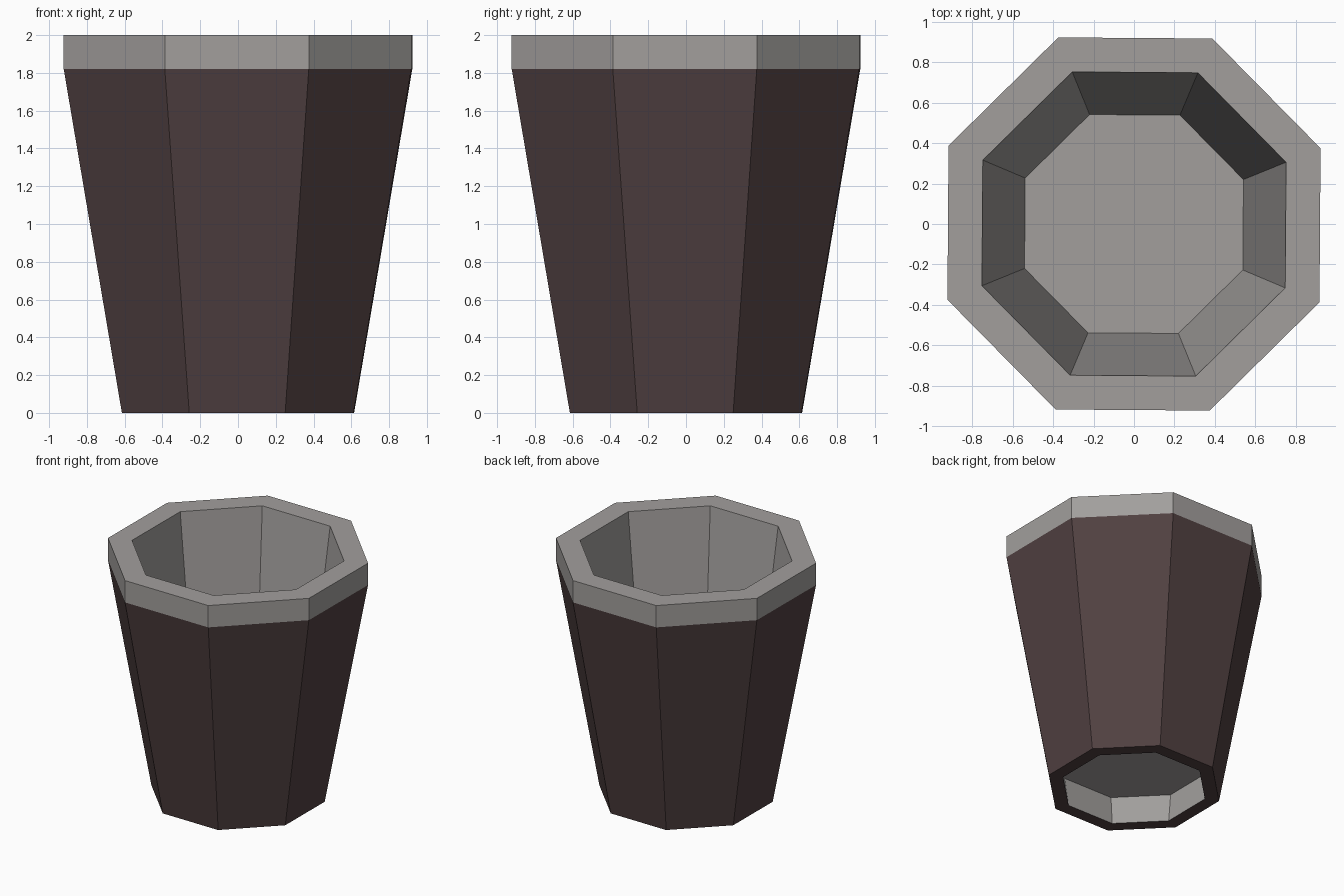
import bpy, bmesh, math

if "Cube" in bpy.data.objects:
    bpy.data.objects.remove(bpy.data.objects["Cube"])

SIDES = 8
TURN = math.radians(22.5 - 0.4)          # flat side faces front, very slight twist
TO_CORNER = 1 / math.cos(math.pi / SIDES)


def material(name, rgb):
    m = bpy.data.materials.new(name)
    m.diffuse_color = (*rgb, 1)
    m.use_nodes = True
    m.node_tree.nodes["Principled BSDF"].inputs["Base Color"].default_value = m.diffuse_color
    return m


brown = material("dark brown", (0.081, 0.052, 0.053))
grey = material("warm grey", (0.36, 0.345, 0.335))


def ring(bm, apothem, z):
    r = apothem * TO_CORNER
    return [bm.verts.new((r * math.cos(TURN + i * math.tau / SIDES),
                          r * math.sin(TURN + i * math.tau / SIDES), z))
            for i in range(SIDES)]


def finish(bm, name, mats):
    me = bpy.data.meshes.new(name)
    bm.to_mesh(me)
    bm.free()
    for m in mats:
        me.materials.append(m)
    ob = bpy.data.objects.new(name, me)
    bpy.context.collection.objects.link(ob)
    return ob


# Cup wall: closed octagonal profile of (apothem, z, material of band to next point)
profile = [(0.613, 0, 0), (0.92, 1.82, 1), (0.92, 2, 1), (0.75, 2, 1), (0.511, 0, 0)]
bm = bmesh.new()
rings = [ring(bm, a, z) for a, z, _ in profile]
for k, (_, _, mat) in enumerate(profile):
    lo, hi = rings[k], rings[(k + 1) % len(rings)]
    for i in range(SIDES):
        j = (i + 1) % SIDES
        bm.faces.new((lo[i], lo[j], hi[j], hi[i])).material_index = mat
bmesh.ops.recalc_face_normals(bm, faces=bm.faces)
finish(bm, "cup_wall", [brown, grey])

# Floor plate, raised above the open foot
bm = bmesh.new()
bm.faces.new(ring(bm, 0.54, 0.24))
finish(bm, "cup_floor", [grey])
